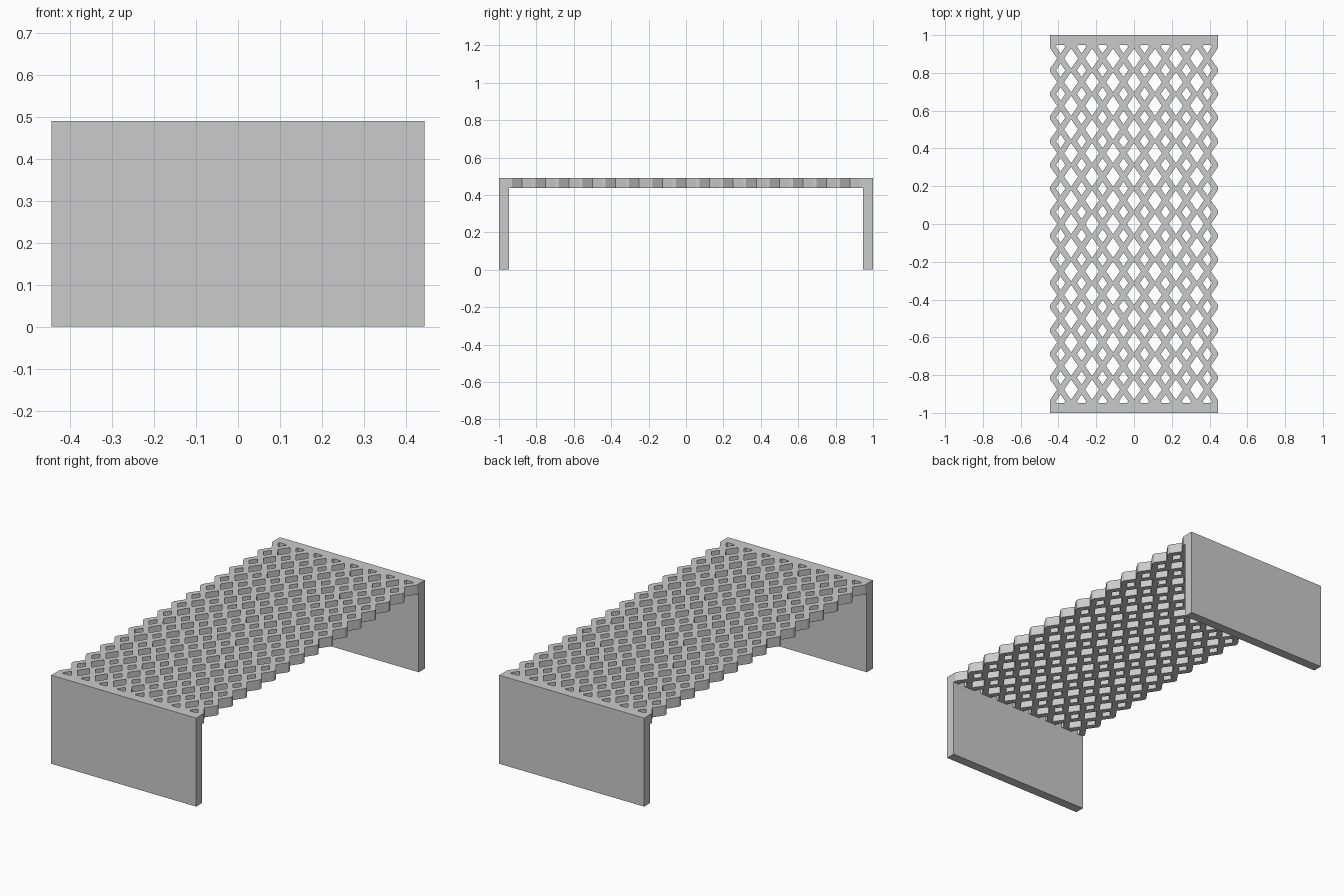
import bpy
import bmesh

# Overall sizes
HALF_X, HALF_Y, TOP = 0.444, 1.0, 0.49
WALL, THICK = 0.053, 0.053
INNER_Y = HALF_Y - WALL

# Lattice layout: chains of diamonds side by side
CHAINS = 8
CELL_X = HALF_X * 2 / CHAINS
CELL_Y = 0.1252
BAR = 0.0185          # half of a bar's width measured along x
SLOPE = 1.446         # steepness of the bars

default = bpy.data.objects.get("Cube")
if default:
    bpy.data.objects.remove(default, do_unlink=True)

grey = bpy.data.materials.new("light_grey")
grey.use_nodes = True
colour = (0.6, 0.6, 0.6, 1)
grey.diffuse_color = colour
grey.node_tree.nodes["Principled BSDF"].inputs["Base Color"].default_value = colour


def make_object(name, bm):
    bmesh.ops.recalc_face_normals(bm, faces=bm.faces)
    mesh = bpy.data.meshes.new(name)
    bm.to_mesh(mesh)
    bm.free()
    mesh.materials.append(grey)
    obj = bpy.data.objects.new(name, mesh)
    bpy.context.scene.collection.objects.link(obj)
    return obj


def end_wall(name, side):
    bm = bmesh.new()
    bmesh.ops.create_cube(bm, size=1)
    bmesh.ops.scale(bm, vec=(2 * HALF_X, WALL, TOP), verts=bm.verts)
    bmesh.ops.translate(bm, vec=(0, side * (HALF_Y - WALL / 2), TOP / 2), verts=bm.verts)
    make_object(name, bm)


def lattice_deck():
    # A quarter of one crossing, mirrored and tiled over the deck
    hx, hy = CELL_X / 2, CELL_Y / 2
    quarter = [(0, 0), (BAR, 0), (hx, (hx - BAR) * SLOPE), (hx, hy),
               (hy / SLOPE - BAR, hy), (0, BAR * SLOPE)]
    bm = bmesh.new()
    for col in range(CHAINS):
        cx = (col - (CHAINS - 1) / 2) * CELL_X
        for row in range(-8, 9):
            for sx in (-1, 1):
                for sy in (-1, 1):
                    points = [(cx + sx * x, row * CELL_Y + sy * y, TOP) for x, y in quarter]
                    if sx * sy < 0:
                        points.reverse()
                    bm.faces.new([bm.verts.new(p) for p in points])
    bmesh.ops.remove_doubles(bm, verts=bm.verts, dist=0.0002)

    # Trim the lattice where it meets the end walls
    for side in (-1, 1):
        bmesh.ops.bisect_plane(bm, geom=bm.verts[:] + bm.edges[:] + bm.faces[:],
                               plane_co=(0, side * INNER_Y, 0),
                               plane_no=(0, side, 0), clear_outer=True)

    # Give the lattice its thickness
    top_faces = bm.faces[:]
    result = bmesh.ops.extrude_face_region(bm, geom=top_faces, use_keep_orig=True)
    lower = [g for g in result["geom"] if isinstance(g, bmesh.types.BMVert)]
    bmesh.ops.translate(bm, vec=(0, 0, -THICK), verts=lower)
    make_object("lattice_deck", bm)


end_wall("front_wall", -1)
end_wall("back_wall", 1)
lattice_deck()
